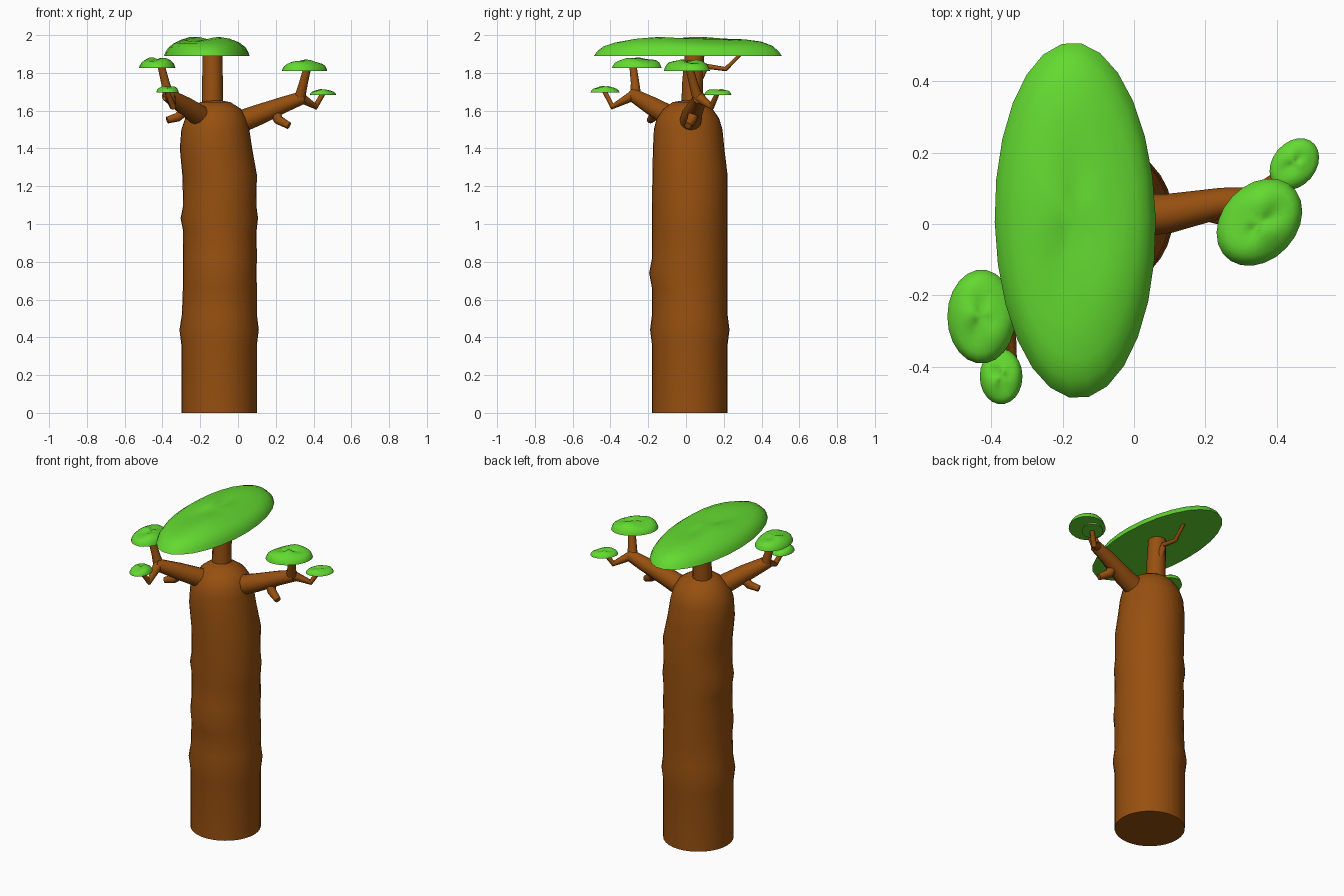
import bpy, bmesh, math, random
from mathutils import Vector

if "Cube" in bpy.data.objects:
    bpy.data.objects.remove(bpy.data.objects["Cube"])

random.seed(4)

def material(name, rgb):
    m = bpy.data.materials.new(name)
    m.diffuse_color = (*rgb, 1)
    m.use_nodes = True
    m.node_tree.nodes["Principled BSDF"].inputs["Base Color"].default_value = m.diffuse_color
    return m

BARK = material("bark brown", (0.31, 0.08, 0.005))
LEAF = material("leaf green", (0.125, 0.70, 0.03))

def finish(ob, mat):
    ob.data.materials.clear()
    ob.data.materials.append(mat)
    bpy.ops.object.select_all(action='DESELECT')
    ob.select_set(True)
    bpy.context.view_layer.objects.active = ob
    bpy.ops.object.shade_smooth_by_angle(angle=math.radians(45))

def loft(name, rings, tip, mat):
    """Skin closed rings from the bottom up, cap the base, close on a tip point."""
    bm = bmesh.new()
    loops = [[bm.verts.new(p) for p in ring] for ring in rings]
    n = len(loops[0])
    bm.faces.new(loops[0][::-1])
    for a, b in zip(loops, loops[1:]):
        for i in range(n):
            j = (i + 1) % n
            bm.faces.new((a[i], a[j], b[j], b[i]))
    top = bm.verts.new(tip)
    for i in range(n):
        bm.faces.new((loops[-1][i], loops[-1][(i + 1) % n], top))
    me = bpy.data.meshes.new(name)
    bm.to_mesh(me)
    bm.free()
    ob = bpy.data.objects.new(name, me)
    bpy.context.collection.objects.link(ob)
    finish(ob, mat)

def branch(name, *pts):
    """Tapered round limb through (x, y, z, radius) points."""
    cu = bpy.data.curves.new(name, 'CURVE')
    cu.dimensions = '3D'
    cu.bevel_depth = 1
    cu.bevel_resolution = 4
    cu.use_fill_caps = True
    sp = cu.splines.new('POLY')
    sp.points.add(len(pts) - 1)
    for p, (x, y, z, r) in zip(sp.points, pts):
        p.co = (x, y, z, 1)
        p.radius = r
    ob = bpy.data.objects.new(name, cu)
    bpy.context.collection.objects.link(ob)
    bpy.ops.object.select_all(action='DESELECT')
    ob.select_set(True)
    bpy.context.view_layer.objects.active = ob
    bpy.ops.object.convert(target='MESH')
    finish(bpy.context.view_layer.objects.active, BARK)

def canopy(name, x, y, z, rx, ry, h, turn=0, bump=0.12, n=22):
    """Flat-bottomed leaf dome with gentle lumps."""
    ph = [random.uniform(0, 6.28) for _ in range(3)]
    rings = []
    for r, k in ((1, 0), (0.97, .2), (0.9, .45), (0.78, .64), (0.6, .78), (0.4, .85), (0.2, .84)):
        ring = []
        for i in range(n):
            a = math.tau * i / n
            u, v = rx * r * math.cos(a), ry * r * math.sin(a)
            lump = bump * k * (math.sin(2 * a + ph[0] + 3 * r) + 0.6 * math.sin(3 * a + ph[1] - 5 * r))
            ring.append((x + u * math.cos(turn) - v * math.sin(turn),
                         y + u * math.sin(turn) + v * math.cos(turn),
                         z + h * min(1, k + lump)))
        rings.append(ring)
    loft(name, rings, (x, y, z + h * 0.83), LEAF)

# Trunk: z, x range, y range
profile = [(0, -.30, .10, -.18, .22), (.36, -.30, .10, -.18, .22),
           (.44, -.31, .11, -.19, .23), (.52, -.297, .10, -.18, .22),
           (.66, -.292, .10, -.18, .22), (.74, -.292, .098, -.195, .22),
           (.82, -.292, .10, -.18, .22), (.96, -.29, .098, -.18, .22),
           (1.03, -.304, .106, -.18, .22), (1.10, -.29, .097, -.18, .22),
           (1.26, -.295, .10, -.178, .22), (1.40, -.308, .075, -.175, .203),
           (1.50, -.30, .06, -.17, .193), (1.56, -.28, .045, -.155, .175),
           (1.61, -.245, .015, -.12, .14), (1.645, -.20, -.04, -.07, .09)]
N = 32
loft("trunk", [[((a + b) / 2 + (b - a) / 2 * math.cos(math.tau * i / N),
                 (c + d) / 2 + (d - c) / 2 * math.sin(math.tau * i / N), z)
                for i in range(N)] for z, a, b, c, d in profile],
     (-.12, .015, 1.66), BARK)

# Crown stem and its twig
branch("crown_stem", (-.135, .03, 1.58, .057), (-.135, .035, 1.75, .055), (-.135, .045, 1.895, .052))
branch("crown_twig", (-.135, .05, 1.74, .025), (-.13, .11, 1.835, .016),
       (-.13, .21, 1.82, .012), (-.13, .29, 1.9, .009))

# Left limb
branch("left_limb", (-.17, -.05, 1.55, .06), (-.28, -.18, 1.625, .05), (-.375, -.285, 1.685, .035))
branch("left_upper_twig", (-.365, -.265, 1.67, .03), (-.385, -.27, 1.75, .023), (-.405, -.28, 1.83, .02))
branch("left_lower_twig", (-.36, -.28, 1.68, .028), (-.345, -.39, 1.622, .017), (-.375, -.43, 1.70, .013))
branch("left_stub", (-.27, -.16, 1.61, .027), (-.32, -.175, 1.565, .024), (-.375, -.19, 1.55, .018))

# Right limb
branch("right_limb", (-.03, .02, 1.525, .062), (.10, .03, 1.575, .055),
       (.25, .06, 1.635, .042), (.345, .07, 1.67, .034))
branch("right_upper_twig", (.325, .065, 1.66, .03), (.345, .04, 1.74, .024), (.365, .02, 1.82, .021))
branch("right_lower_twig", (.33, .07, 1.67, .028), (.41, .135, 1.622, .017), (.45, .165, 1.69, .013))
branch("right_stub", (.19, .045, 1.60, .03), (.215, .03, 1.55, .026), (.27, .01, 1.52, .019))

# Leaf canopies
canopy("main_canopy", -.165, .01, 1.89, .226, .50, .108, .02, .07, 26)
canopy("left_upper_canopy", -.428, -.26, 1.827, .096, .132, .055)
canopy("left_lower_canopy", -.373, -.428, 1.695, .06, .078, .036)
canopy("right_upper_canopy", .352, .005, 1.811, .105, .136, .06, -.75)
canopy("right_lower_canopy", .45, .168, 1.684, .061, .08, .03, -.7)
